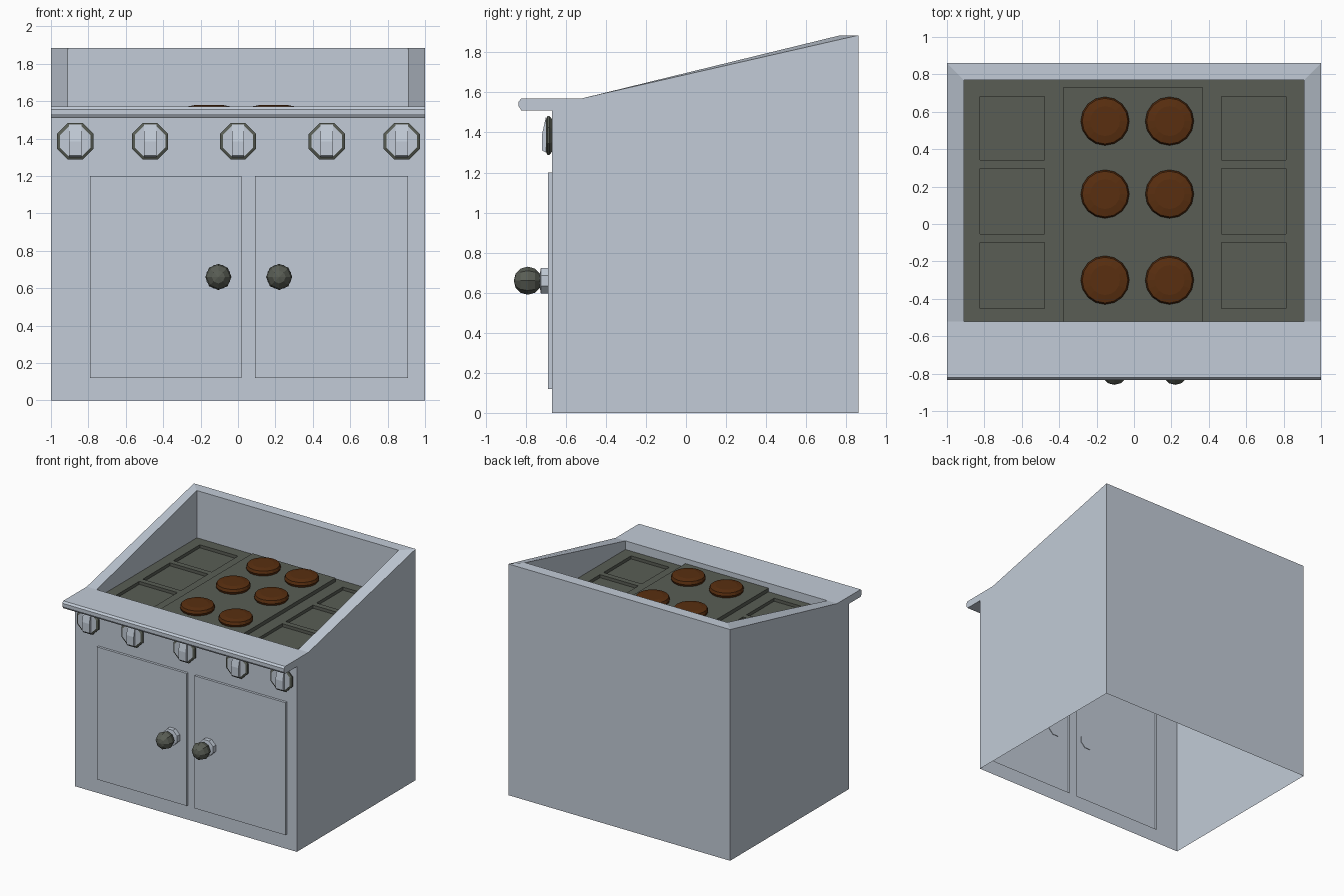
import bpy, bmesh, math
from mathutils import Matrix, Vector

cube = bpy.data.objects.get("Cube")
if cube:
    bpy.data.objects.remove(cube, do_unlink=True)


def material(name, rgb):
    m = bpy.data.materials.new(name)
    m.use_nodes = True
    m.diffuse_color = (*rgb, 1)
    m.node_tree.nodes["Principled BSDF"].inputs["Base Color"].default_value = (*rgb, 1)
    return m


STEEL = material("steel", (0.54, 0.60, 0.68))
IRON = material("dark iron", (0.10, 0.11, 0.09))
BURNER = material("burner brown", (0.10, 0.028, 0.005))


def finish(bm, name, *mats):
    mesh = bpy.data.meshes.new(name)
    bm.to_mesh(mesh)
    bm.free()
    obj = bpy.data.objects.new(name, mesh)
    for m in mats:
        mesh.materials.append(m)
    bpy.context.collection.objects.link(obj)
    return obj


def face(bm, *pts):
    return bm.faces.new([bm.verts.new(p) for p in pts])


def weld(bm):
    bmesh.ops.remove_doubles(bm, verts=bm.verts, dist=0.0005)


def extrude(bm, faces, offset):
    """Push a face region out, leaving side walls."""
    new = bmesh.ops.extrude_face_region(bm, geom=faces)["geom"]
    bmesh.ops.delete(bm, geom=faces, context="FACES_ONLY")
    bmesh.ops.translate(bm, vec=offset, verts=[v for v in new if isinstance(v, bmesh.types.BMVert)])
    return [f for f in new if isinstance(f, bmesh.types.BMFace)]


def lathe(bm, profile, sides, centre, turn=0):
    """Revolve (radius, depth) rings about an axis pointing forward; returns faces per band."""
    rings = []
    for r, d in profile:
        rings.append([bm.verts.new(Vector(centre) + Vector((r * math.cos(a), -d, r * math.sin(a))))
                      for a in (math.tau * (i + turn) / sides for i in range(sides))])
    bands = [[bm.faces.new((a[i], b[i], b[i - 1], a[i - 1])) for i in range(sides)]
             for a, b in zip(rings, rings[1:])]
    bands.append([bm.faces.new(rings[-1])])
    bands[0].append(bm.faces.new(rings[0][::-1]))
    return bands


FRONT, BACK, LIP, TOP = -0.67, 0.86, 1.57, 1.885
UNDER, DECK = 1.51, 1.50
IN_X, IN_F, IN_B = 0.91, -0.52, 0.77

# Front wall with two raised door panels
bm = bmesh.new()
xs, zs = (-1, -0.79, 0.02, 0.09, 0.91, 1), (0, 0.12, 1.2, UNDER)
doors = []
for i in range(5):
    for j in range(3):
        f = face(bm, *[(x, FRONT, z) for x, z in ((xs[i], zs[j]), (xs[i + 1], zs[j]),
                                                 (xs[i + 1], zs[j + 1]), (xs[i], zs[j + 1]))])
        if j == 1 and i in (1, 3):
            doors.append(f)
weld(bm)
for d in doors:
    extrude(bm, [d], (0, -0.02, 0))
finish(bm, "front_wall_and_doors", STEEL)

# Side and back walls, open underneath
bm = bmesh.new()
for s in (-1, 1):
    pts = [(s, FRONT, 0), (s, BACK, 0), (s, BACK, TOP), (s, IN_F, LIP), (s, FRONT, LIP)]
    face(bm, *pts[::s])
face(bm, (1, BACK, 0), (-1, BACK, 0), (-1, BACK, TOP), (1, BACK, TOP))

# Sloping rim and the inner walls down to the hob
outer = [(-1, IN_F, LIP), (-1, BACK, TOP), (1, BACK, TOP), (1, IN_F, LIP)]
inner = [(-IN_X, IN_F, LIP), (-IN_X, IN_B, TOP), (IN_X, IN_B, TOP), (IN_X, IN_F, LIP)]
for k in range(4):
    n = (k + 1) % 4
    a, b = inner[k], inner[n]
    if k < 3:
        face(bm, a, b, outer[n], outer[k])
    face(bm, a, (*a[:2], DECK), (*b[:2], DECK), b)
weld(bm)
finish(bm, "side_walls_and_rim", STEEL)

# Overhanging front ledge with a rounded nose
bm = bmesh.new()
ledge = [(IN_F, LIP), (-0.822, LIP), (-0.835, 1.555), (-0.835, 1.53), (-0.822, UNDER), (FRONT, UNDER)]
for (y0, z0), (y1, z1) in zip(ledge, ledge[1:]):
    face(bm, (1, y0, z0), (-1, y0, z0), (-1, y1, z1), (1, y1, z1))
for s in (-1, 1):
    pts = [(s, y, z) for y, z in ledge[1:]] + [(s, FRONT, LIP)]
    face(bm, *pts[::s])
weld(bm)
finish(bm, "front_ledge", STEEL)

# Hob deck with six framed plates
bm = bmesh.new()
gx = (-IN_X, -0.84, -0.46, -0.38, 0.37, 0.45, 0.83, IN_X)
gy = (IN_F, -0.47, -0.08, -0.07, 0.315, 0.325, 0.70, IN_B)
plates = []
for i in range(7):
    for j in range(7):
        f = face(bm, *[(x, y, DECK) for x, y in ((gx[i], gy[j]), (gx[i + 1], gy[j]),
                                                (gx[i + 1], gy[j + 1]), (gx[i], gy[j + 1]))])
        if i in (1, 5) and j in (1, 3, 5):
            plates.append(f)
weld(bm)
for p in plates:
    bmesh.ops.inset_region(bm, faces=[p], thickness=0.025, depth=0)
    extrude(bm, [p], (0, 0, -0.025))
finish(bm, "hob_deck", IRON)

# Raised centre slab
bm = bmesh.new()
slab = face(bm, (-0.38, IN_F, DECK), (0.37, IN_F, DECK), (0.37, 0.73, DECK), (-0.38, 0.73, DECK))
extrude(bm, [slab], (0, 0, 0.03))
finish(bm, "centre_slab", IRON)

# Burners
for n, (x, y) in enumerate((x, y) for x in (-0.155, 0.19) for y in (-0.30, 0.16, 0.55)):
    bm = bmesh.new()
    lathe(bm, [(0.122, 0), (0.13, 0.02), (0.122, 0.042), (0.08, 0.05)], 16, (0, 0, 0))
    bmesh.ops.transform(bm, matrix=Matrix.Translation((x, y, DECK + 0.028)) @
                        Matrix.Rotation(-math.pi / 2, 4, "X"), verts=bm.verts)
    finish(bm, f"burner_{n + 1}", BURNER)

# Control knobs: dark octagonal skirt, light face and grip
for n, x in enumerate((-0.87, -0.47, 0, 0.475, 0.875)):
    bm = bmesh.new()
    bands = lathe(bm, [(0.09, 0), (0.105, 0.012), (0.105, 0.022), (0.088, 0.03)], 8, (x, FRONT, 1.385), 0.5)
    for f in bm.faces:
        f.material_index = 1
    bands[-1][0].material_index = 0
    side = [(FRONT - 0.028, 1.30), (-0.72, 1.31), (-0.72, 1.385), (FRONT - 0.03, 1.475)]
    grip = face(bm, *[(x - 0.033, y, z) for y, z in side])
    extruded = bmesh.ops.extrude_face_region(bm, geom=[grip])["geom"]
    bmesh.ops.translate(bm, vec=(0.066, 0, 0), verts=[v for v in extruded if isinstance(v, bmesh.types.BMVert)])
    bmesh.ops.recalc_face_normals(bm, faces=bm.faces)
    finish(bm, f"control_knob_{n + 1}", STEEL, IRON)

# Door handles: steel collar and stem, dark faceted ball
for name, x in (("right", -0.105), ("left", 0.22)):
    bm = bmesh.new()
    lathe(bm, [(0.068, 0.015), (0.068, 0.055), (0.035, 0.06), (0.035, 0.09)], 8, (x, FRONT, 0.66), 0.5)
    finish(bm, f"{name}_handle_base", STEEL)
    bm = bmesh.new()
    bmesh.ops.create_uvsphere(bm, u_segments=8, v_segments=6, radius=0.07,
                              matrix=Matrix.Translation((x, -0.79, 0.66)) @ Matrix.Rotation(math.pi / 2, 4, "X"))
    finish(bm, f"{name}_handle_ball", IRON)

# Consistent outward normals on the solid parts
for obj in bpy.context.collection.objects:
    if obj.type == "MESH" and obj.name.startswith(("burner", "right_h", "left_h", "centre")):
        bm = bmesh.new()
        bm.from_mesh(obj.data)
        bmesh.ops.recalc_face_normals(bm, faces=bm.faces)
        bm.to_mesh(obj.data)
        bm.free()
